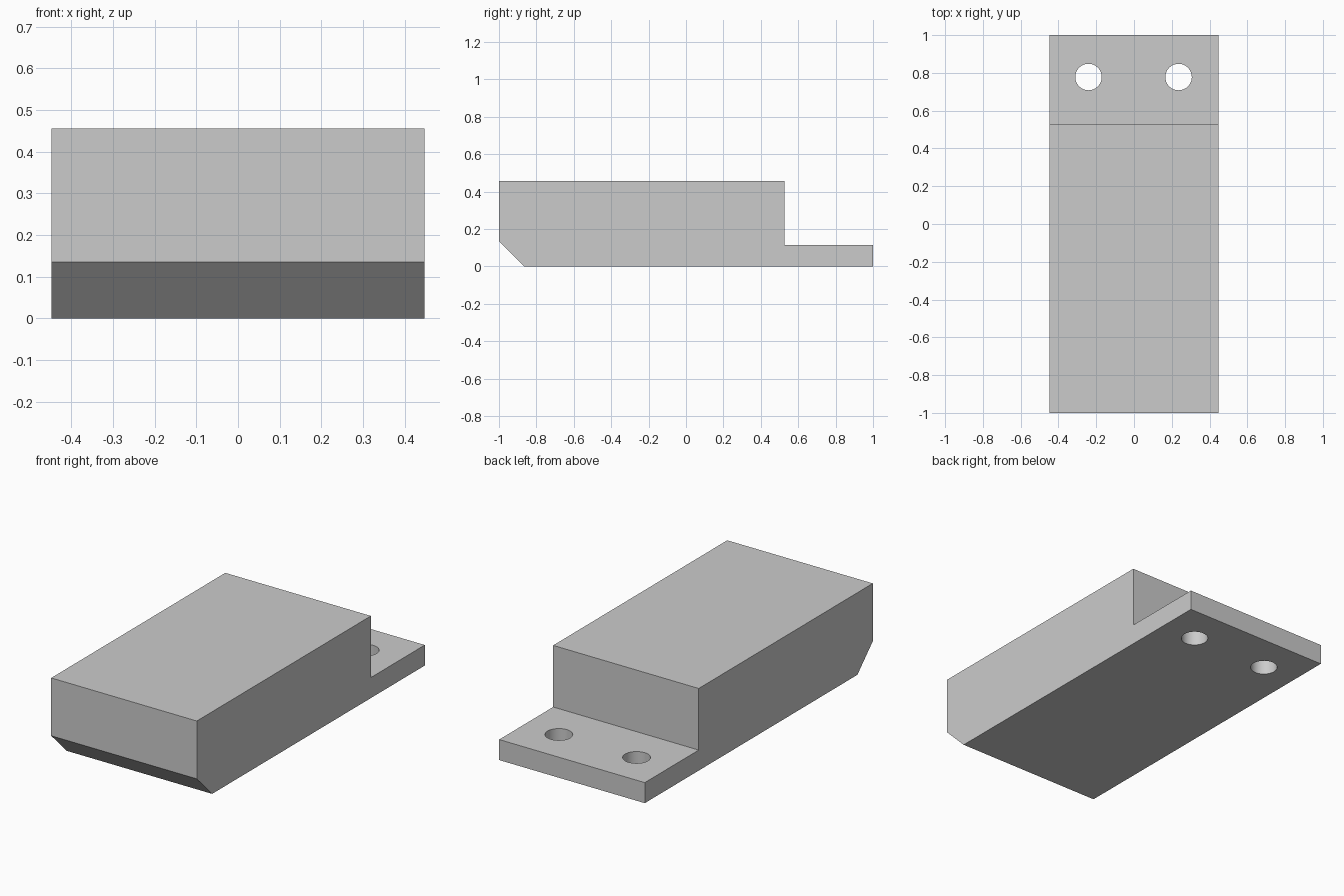
import bpy
import bmesh

cube = bpy.data.objects.get("Cube")
if cube:
    bpy.data.objects.remove(cube, do_unlink=True)

HALF_WIDTH = 0.447

# Plain grey material
grey = bpy.data.materials.new("light grey")
grey.use_nodes = True
colour = (0.6, 0.6, 0.6, 1)
grey.diffuse_color = colour
grey.node_tree.nodes["Principled BSDF"].inputs["Base Color"].default_value = colour


def add_object(name, bm):
    bmesh.ops.recalc_face_normals(bm, faces=bm.faces)
    mesh = bpy.data.meshes.new(name)
    bm.to_mesh(mesh)
    bm.free()
    mesh.materials.append(grey)
    obj = bpy.data.objects.new(name, mesh)
    bpy.context.collection.objects.link(obj)
    return obj


# Block: side profile (y, z) with chamfered front and stepped rear flange
profile = [(-0.865, 0), (1, 0), (1, 0.114), (0.527, 0.114),
           (0.527, 0.456), (-1, 0.456), (-1, 0.135)]
bm = bmesh.new()
side = bm.faces.new([bm.verts.new((-HALF_WIDTH, y, z)) for y, z in profile])
extruded = bmesh.ops.extrude_face_region(bm, geom=[side])["geom"]
bmesh.ops.translate(bm, vec=(2 * HALF_WIDTH, 0, 0),
                    verts=[v for v in extruded if isinstance(v, bmesh.types.BMVert)])
block = add_object("mounting_block", bm)

# Two round screw holes through the flange
for label, x in (("right", -0.241), ("left", 0.236)):
    bm = bmesh.new()
    bmesh.ops.create_cone(bm, cap_ends=True, segments=48,
                          radius1=0.07, radius2=0.07, depth=0.5)
    bmesh.ops.translate(bm, vec=(x, 0.778, 0.057), verts=bm.verts)
    cutter = add_object(label + "_hole_cutter", bm)
    cutter.hide_render = True
    cutter.hide_set(True)
    cut = block.modifiers.new(label + "_screw_hole", "BOOLEAN")
    cut.operation = "DIFFERENCE"
    cut.solver = "EXACT"
    cut.object = cutter

# Apply the cuts, then smooth the hole walls while keeping edges sharp
bpy.context.view_layer.objects.active = block
block.select_set(True)
for name in [m.name for m in block.modifiers]:
    bpy.ops.object.modifier_apply(modifier=name)
bpy.ops.object.shade_smooth_by_angle()
for obj in [o for o in bpy.data.objects if o.name.endswith("_hole_cutter")]:
    bpy.data.objects.remove(obj, do_unlink=True)
